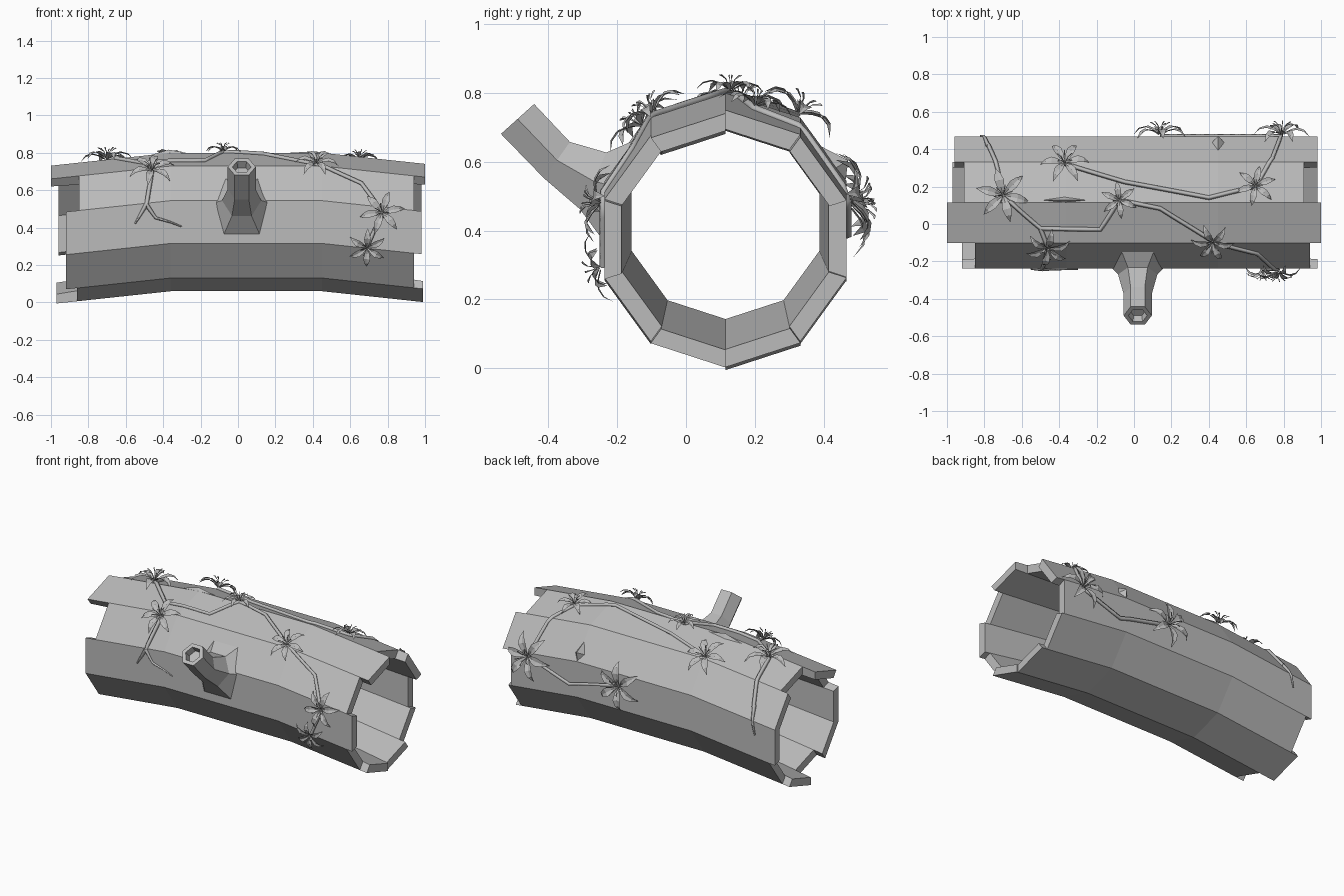
import bpy, bmesh, math
from mathutils import Vector, Matrix

cube = bpy.data.objects.get("Cube")
if cube:
    bpy.data.objects.remove(cube)

grey = bpy.data.materials.new("plain_grey")
grey.use_nodes = True
grey.diffuse_color = (0.5, 0.5, 0.5, 1)
grey.node_tree.nodes["Principled BSDF"].inputs["Base Color"].default_value = (0.5, 0.5, 0.5, 1)

RADIUS, AXIS_Y = 0.37, 0.115
KINKS = (-0.36, 0.45)


def add_object(name, data):
    ob = bpy.data.objects.new(name, data)
    data.materials.append(grey)
    bpy.context.collection.objects.link(ob)
    return ob


def finish(name, bm, fix_normals=True):
    if fix_normals:
        bmesh.ops.recalc_face_normals(bm, faces=bm.faces)
    mesh = bpy.data.meshes.new(name)
    bm.to_mesh(mesh)
    bm.free()
    return add_object(name, mesh)


def past_kink(x):
    return max(KINKS[0] - x, x - KINKS[1], 0) / 0.56


def log_point(x, degrees, radius):
    """Point around the arched log axis; 0 is the back, 90 the top."""
    a = math.radians(degrees)
    centre = 0.43 - 0.06 * past_kink(x)
    return Vector((x, AXIS_Y + radius * math.cos(a), centre + radius * math.sin(a)))


def on_bark(x, degrees, lift=0.0):
    off = math.radians((degrees + 90) % 36 - 18)
    return log_point(x, degrees, RADIUS * math.cos(math.radians(18)) / math.cos(off) + lift)


def skin(bm, rings, cap=True):
    rows = [[bm.verts.new(p) for p in ring] for ring in rings]
    n = len(rows[0])
    for a, b in zip(rows, rows[1:]):
        for i in range(n):
            bm.faces.new((a[i], a[(i + 1) % n], b[(i + 1) % n], b[i]))
    if cap:
        bm.faces.new(rows[0][::-1])
        bm.faces.new(rows[-1])


# Hollow log: ten facets with uneven broken ends, from the bottom round the back
ends = [(-0.97, 0.98), (-0.92, 0.94), (-0.96, 0.92), (-0.96, 0.98), (-0.91, 0.91),
        (-1, 1), (-0.85, 0.94), (-0.92, 0.98), (-0.92, 0.94), (-0.86, 0.99)]
bm = bmesh.new()
for k, (left, right) in enumerate(ends):
    a, b = 36 * k - 90, 36 * k - 54
    rings = []
    for x in (left, *KINKS, right):
        inner = 0.287 + 0.033 * min(past_kink(x), 1)
        rings.append([log_point(x, a, RADIUS), log_point(x, b, RADIUS),
                      log_point(x, b, inner), log_point(x, a, inner)])
    skin(bm, rings)
finish("hollow_log", bm)

# Branch stub: hexagonal rings as y, z, tilt and radius, ending in a hollow tip
bm = bmesh.new()
rings = []
for y, z, tilt, r in [(-0.18, 0.52, 20, 0.19), (-0.27, 0.545, 25, 0.105),
                      (-0.375, 0.605, 35, 0.075), (-0.49, 0.725, 48, 0.075),
                      (-0.49, 0.725, 48, 0.05), (-0.46, 0.693, 48, 0.045)]:
    t = math.radians(tilt)
    up = Vector((0, math.sin(t), math.cos(t)))
    rings.append([Vector((0.02, y, z)) + r * (Vector((1, 0, 0)) * math.cos(i * math.pi / 3)
                  + up * math.sin(i * math.pi / 3)) for i in range(6)])
skin(bm, rings)
finish("branch_stub", bm)


# Vines hugging the bark, given as x and angle
def vine(name, path, tips=False):
    points = []
    for (x0, a0), (x1, a1) in zip(path, path[1:]):
        points += [on_bark(x0 + (x1 - x0) * s / 5, a0 + (a1 - a0) * s / 5, 0.004) for s in range(5)]
    points.append(on_bark(*path[-1], 0.004))
    curve = bpy.data.curves.new(name, "CURVE")
    curve.dimensions = "3D"
    curve.bevel_depth = 0.012
    curve.bevel_resolution = 0
    curve.use_fill_caps = True
    line = curve.splines.new("POLY")
    line.points.add(len(points) - 1)
    for i, p in enumerate(points):
        line.points[i].co = (*p, 1)
        line.points[i].radius = 1 - 0.75 * i / len(points) if tips else 1
    add_object(name, curve)


vine("vine_front", [(-0.08, 88), (0.14, 95), (0.42, 124), (0.66, 140), (0.77, 167), (0.69, 197)])
vine("vine_top", [(-0.08, 88), (-0.18, 114), (-0.5, 113), (-0.7, 84), (-0.73, 60), (-0.78, 30)])
vine("vine_back", [(-0.37, 56), (-0.05, 72), (0.4, 86), (0.65, 76), (0.74, 50),
                   (0.79, 15), (0.5, -6), (0.14, 7)])
vine("vine_shoulder", [(-0.5, 113), (-0.46, 130), (-0.49, 165)])
vine("tendril_left", [(-0.49, 163), (-0.55, 178)], True)
vine("tendril_right", [(-0.49, 163), (-0.44, 175), (-0.3, 184)], True)
vine("tendril_back", [(-0.78, 32), (-0.82, 5)], True)

# Lily flower: recurved petals as distance, height and half width, plus stamens
PETAL = [(0.06, 0.0, 0.03), (0.3, 0.14, 0.13), (0.55, 0.21, 0.17), (0.8, 0.14, 0.11)]


def flower(name, x, degrees, size, spin):
    bm = bmesh.new()
    for i in range(6):
        turn = Matrix.Rotation(math.radians(60 * i + spin), 3, "Z")
        drop = 0.04 * (i % 2)
        rows = []
        for d, h, w in PETAL:
            rows.append([bm.verts.new(turn @ Vector((d, s * w, h - drop + 0.04 * abs(s))))
                         for s in (-1, 0, 1)])
        tip = bm.verts.new(turn @ Vector((1.02, 0, -0.06 - drop)))
        for a, b in zip(rows, rows[1:]):
            for j in (0, 1):
                bm.faces.new((a[j], b[j], b[j + 1], a[j + 1]))
        for j in (0, 1):
            bm.faces.new((rows[-1][j], tip, rows[-1][j + 1]))
        # Stamen with a bent end
        half = Matrix.Rotation(math.radians(30), 3, "Z") @ turn
        rings = []
        for d, h, r in [(0.03, 0, 0.018), (0.16, 0.3, 0.016), (0.3, 0.4, 0.03), (0.36, 0.4, 0.01)]:
            rings.append([half @ Vector((d, r * math.cos(q * 2.0944), h + r * math.sin(q * 2.0944)))
                          for q in range(3)])
        skin(bm, rings)
    # Align the flower with the outward direction
    out = math.radians(degrees)
    normal = Vector((0, math.cos(out), math.sin(out)))
    side = Vector((1, 0, 0))
    frame = Matrix((side, normal.cross(side), normal)).transposed().to_4x4()
    frame = Matrix.Translation(on_bark(x, degrees, 0.016)) @ frame @ Matrix.Scale(size, 4)
    bmesh.ops.transform(bm, matrix=frame, verts=bm.verts)
    finish(name, bm, False)


lilies = [(-0.46, 130, 0.125), (-0.08, 88, 0.1), (0.42, 124, 0.115), (0.77, 167, 0.12),
          (0.69, 197, 0.105), (-0.7, 84, 0.145), (-0.37, 56, 0.13), (0.65, 76, 0.11),
          (0.14, 7, 0.15), (0.79, 15, 0.15)]
for i, (x, degrees, size) in enumerate(lilies):
    flower(f"lily_{i + 1}", x, degrees, size, 17 * i + 20)


# Bark splinters: flat pyramids raised from the log
def splinter(name, x, degrees, half_x, half_angle, height):
    bm = bmesh.new()
    base = [bm.verts.new(on_bark(x + dx * half_x, degrees + da * half_angle, -0.01))
            for dx, da in ((-1, 0), (0, -1), (1, 0), (0, 1))]
    peak = bm.verts.new(on_bark(x, degrees, height))
    for i in range(4):
        bm.faces.new((base[i], base[(i + 1) % 4], peak))
    bm.faces.new(base[::-1])
    finish(name, bm)


splinter("splinter_top", -0.37, 88, 0.17, 4, 0.022)
splinter("splinter_back", 0.45, 26, 0.04, 15, 0.04)
